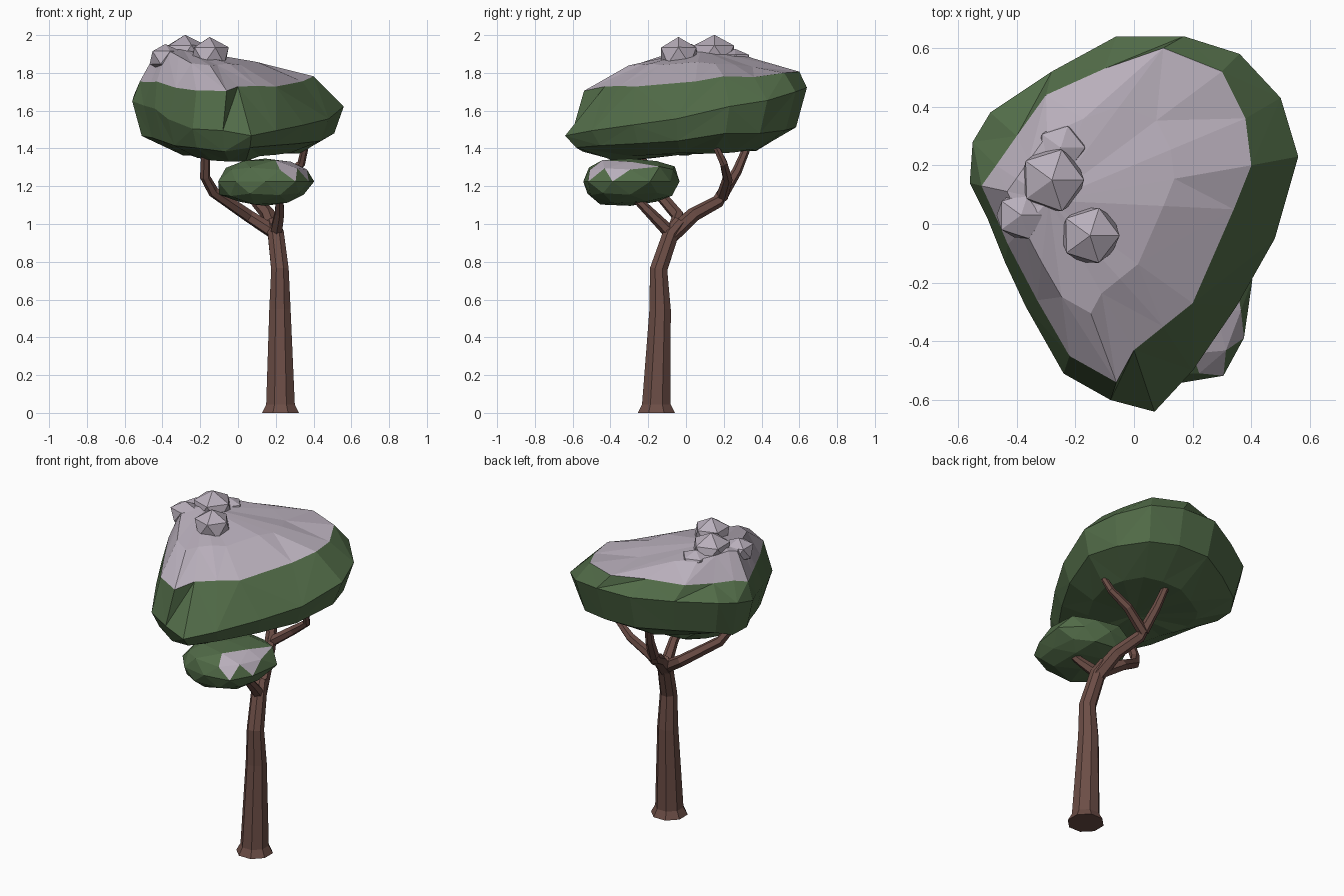
import bpy, bmesh, math, random
from mathutils import Vector

if "Cube" in bpy.data.objects:
    bpy.data.objects.remove(bpy.data.objects["Cube"])

random.seed(4)


def material(name, rgb):
    m = bpy.data.materials.new(name)
    m.diffuse_color = (*rgb, 1)
    m.use_nodes = True
    m.node_tree.nodes["Principled BSDF"].inputs["Base Color"].default_value = m.diffuse_color
    return m


BARK = material("brown bark", (0.150, 0.075, 0.061))
LEAF = material("green foliage", (0.084, 0.150, 0.065))
SNOW = material("pale snow", (0.485, 0.430, 0.500))


def finish(bm, name, mats):
    bmesh.ops.recalc_face_normals(bm, faces=bm.faces)
    me = bpy.data.meshes.new(name)
    bm.to_mesh(me)
    bm.free()
    for m in mats:
        me.materials.append(m)
    ob = bpy.data.objects.new(name, me)
    bpy.context.collection.objects.link(ob)
    return ob


def bridge(bm, a, b, mat=0, tris=False):
    n = len(a)
    for i in range(n):
        j = (i + 1) % n
        if not tris:
            quads = [(a[i], a[j], b[j], b[i])]
        elif i % 2:
            quads = [(a[i], a[j], b[j]), (a[i], b[j], b[i])]
        else:
            quads = [(a[i], a[j], b[i]), (a[j], b[j], b[i])]
        for q in quads:
            bm.faces.new(q).material_index = mat


def limb(name, path, sides):
    """Faceted tapering tube; path points are (x, y, z, radius)."""
    bm = bmesh.new()
    pts = [Vector(p[:3]) for p in path]
    u = Vector((1, 0, 0))
    rings = []
    for i, p in enumerate(pts):
        t = (pts[min(i + 1, len(pts) - 1)] - pts[max(i - 1, 0)]).normalized()
        if p.z < 0.1:
            t = Vector((0, 0, 1))
        u = (u - t * u.dot(t)).normalized()
        v = t.cross(u)
        ring = []
        for k in range(sides):
            a = 2 * math.pi * (k + 0.5) / sides
            ring.append(bm.verts.new(p + (u * math.cos(a) + v * math.sin(a)) * path[i][3]))
        rings.append(ring)
    for a, b in zip(rings, rings[1:]):
        bridge(bm, a, b)
    bm.faces.new(rings[0])
    bm.faces.new(rings[-1])
    finish(bm, name, [BARK])


# Trunk and branches
limb("trunk", [(.225, -.157, 0, .106), (.225, -.157, .045, .082), (.222, -.137, .55, .061),
               (.222, -.145, .76, .050), (.20, -.08, .95, .046), (.18, -.03, 1.01, .038)], 8)
limb("back_branch", [(.20, -.08, .94, .044), (.16, .04, 1.05, .038),
                     (.10, .17, 1.12, .034), (.085, .21, 1.19, .030)], 6)
limb("back_fork_inner", [(.09, .19, 1.15, .032), (.06, .27, 1.28, .026), (.02, .35, 1.47, .018)], 6)
limb("back_fork_outer", [(.09, .19, 1.14, .032), (.23, .22, 1.24, .027),
                         (.335, .20, 1.32, .022), (.37, .13, 1.47, .016)], 6)
limb("left_branch", [(.20, -.07, .95, .038), (.06, -.04, 1.04, .034), (-.13, -.15, 1.17, .030),
                     (-.175, -.20, 1.25, .027), (-.17, -.26, 1.42, .024)], 6)
limb("front_branch", [(.20, -.08, .95, .036), (.22, -.19, 1.06, .028), (.22, -.30, 1.17, .020)], 6)

# Main crown: stacked rings from underside to snowy top
EDGE = [(.56, .23), (.50, .43), (.36, .58), (.17, .64), (-.06, .64), (-.28, .52),
        (-.49, .38), (-.55, .28), (-.56, .14), (-.50, .02), (-.44, -.13), (-.37, -.28),
        (-.24, -.51), (-.08, -.60), (.07, -.64), (.20, -.50), (.35, -.28), (.48, -.05)]
SNOWLINE = [(.40, .20), (.38, .36), (.30, .52), (.10, .60), (-.10, .53), (-.30, .44),
            (-.40, .30), (-.47, .20), (-.52, .13), (-.46, .0), (-.43, -.07), (-.33, -.26),
            (-.22, -.45), (-.06, -.54), (.0, -.43), (.10, -.35), (.20, -.27), (.34, .05)]
PEAK = (-.29, .08)


def ring(bm, outline, scale, centre, height, jitter):
    out = []
    for x, y in outline:
        x = centre[0] + (x - centre[0]) * scale
        y = centre[1] + (y - centre[1]) * scale
        out.append(bm.verts.new((x, y, height(x, y) + random.uniform(-jitter, jitter))))
    return out


bm = bmesh.new()
under = ring(bm, EDGE, .58, (0, 0), lambda x, y: 1.37 + .08 * y, .015)
lower = ring(bm, EDGE, .91, (0, 0), lambda x, y: 1.45 + .10 * y, .015)
edge = ring(bm, EDGE, 1, (0, 0), lambda x, y: 1.60 + .19 * y - .06 * x, .015)
line = ring(bm, SNOWLINE, 1, (0, 0), lambda x, y: 1.76 + .09 * y - .05 * x * x, .012)
top = ring(bm, SNOWLINE, .62, PEAK,
           lambda x, y: 1.875 - .11 * x - .2 * max(0, -y) - .1 * max(0, y - .1), .01)
bridge(bm, under, lower, 0, True)
bridge(bm, lower, edge, 0, True)
bridge(bm, edge, line, 0, True)
bridge(bm, line, top, 1, True)
base, tip = bm.verts.new((0, 0, 1.37)), bm.verts.new((*PEAK, 1.925))
for i in range(len(EDGE)):
    j = (i + 1) % len(EDGE)
    bm.faces.new((base, under[j], under[i]))
    bm.faces.new((tip, top[i], top[j])).material_index = 1
finish(bm, "main_crown", [LEAF, SNOW])


def lump(name, centre, size, subdiv, jitter, mats, boxy=1.0):
    bm = bmesh.new()
    bmesh.ops.create_icosphere(bm, subdivisions=subdiv, radius=1)
    for v in bm.verts:
        k = 1 + random.uniform(-jitter, jitter)
        v.co = Vector([c + math.copysign(abs(p) ** boxy, p) * s * k
                       for c, p, s in zip(centre, v.co, size)])
    bm.normal_update()
    if len(mats) > 1:  # snow only on the upper right side
        for f in bm.faces:
            c = f.calc_center_median()
            if c.x > .23 and c.z > 1.265 and c.y < -.24 and f.normal.z > .3:
                f.material_index = 1
    finish(bm, name, mats)


# Small lower crown
lump("lower_crown", (.145, -.295, 1.225), (.25, .265, .13), 2, .08, [LEAF, SNOW], .85)

# Low, half-buried snow lumps on the summit
for i, (x, y, z, r, h) in enumerate([(-.28, .15, 1.90, .12, .10), (-.15, -.04, 1.89, .11, .10),
                                     (-.385, .03, 1.88, .09, .075), (-.25, .26, 1.87, .09, .06)]):
    lump(f"snow_lump_{i + 1}", (x, y, z), (r, r, h), 1, .04, [SNOW])
